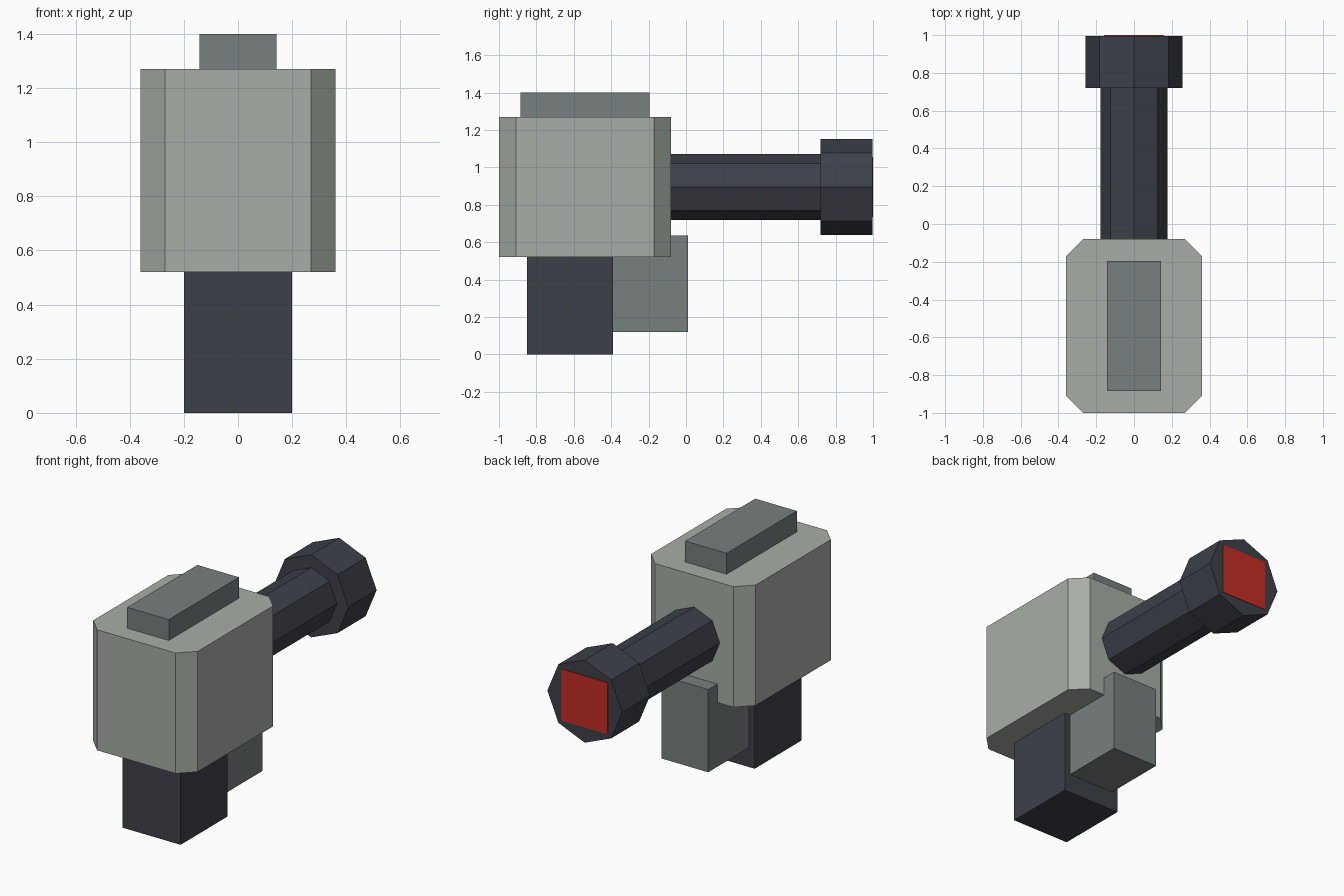
import bpy
import bmesh
from math import pi
from mathutils import Matrix, Vector

old = bpy.data.objects.get("Cube")
if old:
    bpy.data.objects.remove(old, do_unlink=True)


def material(name, rgb):
    mat = bpy.data.materials.new(name)
    mat.use_nodes = True
    colour = (*rgb, 1)
    mat.diffuse_color = colour
    bsdf = mat.node_tree.nodes["Principled BSDF"]
    bsdf.inputs["Base Color"].default_value = colour
    bsdf.inputs["Roughness"].default_value = 0.8
    return mat


pale = material("pale grey", (0.39, 0.42, 0.38))
slate = material("slate grey", (0.185, 0.215, 0.21))
dark = material("dark grey", (0.046, 0.052, 0.066))
red = material("red", (0.55, 0.027, 0.017))


def add_object(name, bm, mat):
    bmesh.ops.recalc_face_normals(bm, faces=bm.faces)
    mesh = bpy.data.meshes.new(name)
    bm.to_mesh(mesh)
    bm.free()
    mesh.materials.append(mat)
    obj = bpy.data.objects.new(name, mesh)
    bpy.context.collection.objects.link(obj)
    return obj


def box(name, half_x, y, z, mat, chamfer=0):
    """Box centred on x, with optional chamfers on its upright edges."""
    bm = bmesh.new()
    size = (2 * half_x, y[1] - y[0], z[1] - z[0])
    centre = Vector((0, sum(y) / 2, sum(z) / 2))
    bmesh.ops.create_cube(bm, size=1, matrix=Matrix.Translation(centre) @ Matrix.Diagonal((*size, 1)))
    if chamfer:
        upright = [e for e in bm.edges if abs(e.verts[0].co.z - e.verts[1].co.z) > 0.1]
        bmesh.ops.bevel(bm, geom=upright, offset=chamfer, segments=1, affect='EDGES')
    return add_object(name, bm, mat)


def octagon_tube(name, radius, y, z, mat):
    """Solid eight-sided bar along y, with a corner at the top."""
    bm = bmesh.new()
    place = Matrix.Translation((0, sum(y) / 2, z)) @ Matrix.Rotation(pi / 2, 4, 'X')
    bmesh.ops.create_cone(bm, cap_ends=True, segments=8, radius1=radius, radius2=radius,
                          depth=y[1] - y[0], matrix=place)
    return add_object(name, bm, mat)


# Main housing and the parts attached to it
box("body", 0.36, (-1, -0.08), (0.52, 1.27), pale, chamfer=0.09)
box("top_rail", 0.143, (-0.885, -0.195), (1.26, 1.4), slate)
box("grip", 0.2, (-0.85, -0.39), (0, 0.53), dark)
box("magazine", 0.16, (-0.42, 0.01), (0.12, 0.635), slate)

# Barrel with its wide end and red square
axis = 0.895
octagon_tube("barrel", 0.177, (-0.12, 0.75), axis, dark)
octagon_tube("muzzle", 0.257, (0.72, 0.996), axis, dark)
box("muzzle_plate", 0.16, (0.992, 1), (axis - 0.16, axis + 0.16), red)
